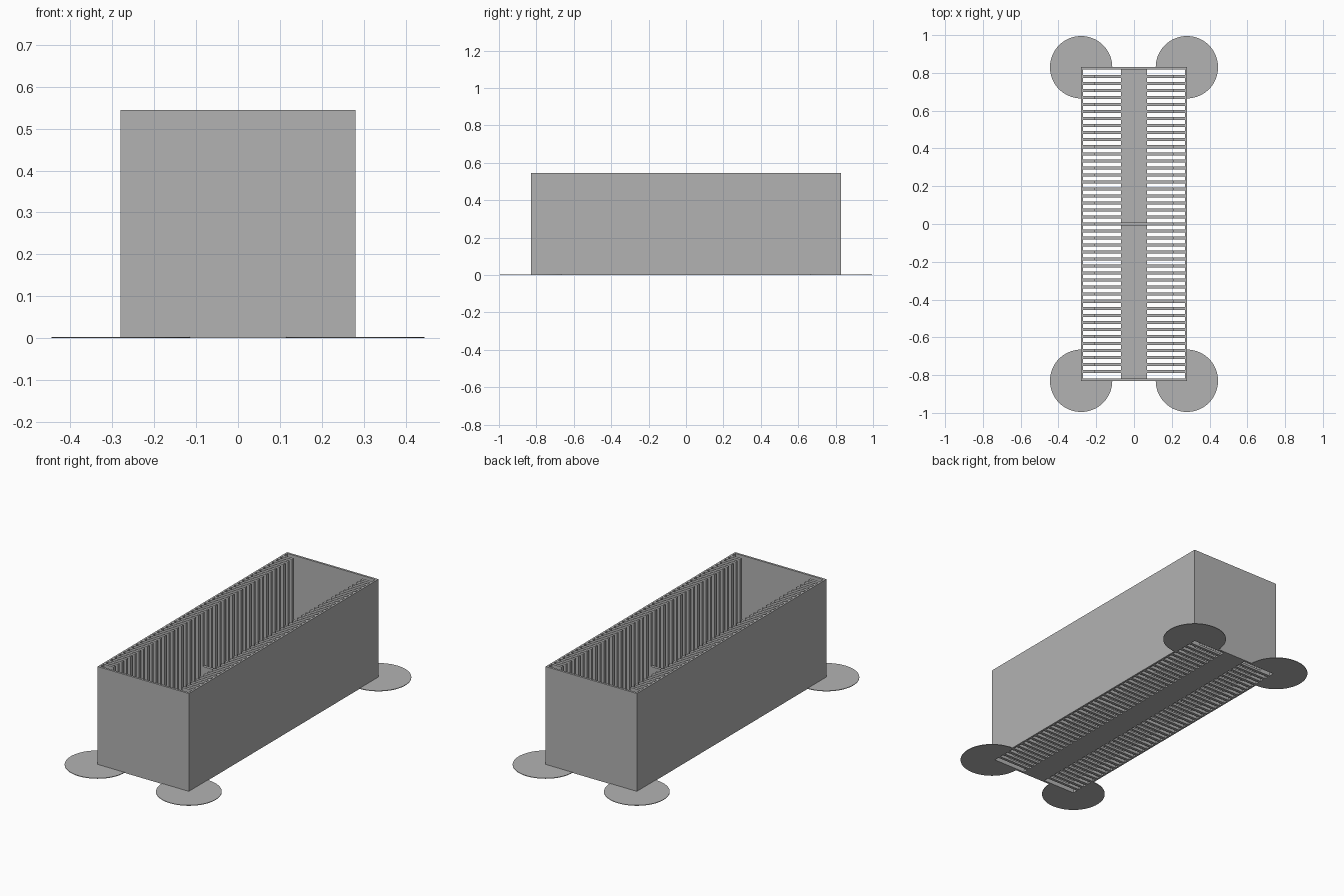
import bpy, bmesh, math

if "Cube" in bpy.data.objects:
    bpy.data.objects.remove(bpy.data.objects["Cube"], do_unlink=True)

grey = bpy.data.materials.new("plain grey")
grey.use_nodes = True
COLOUR = (0.45, 0.45, 0.45, 1)
grey.diffuse_color = COLOUR
grey.node_tree.nodes["Principled BSDF"].inputs["Base Color"].default_value = COLOUR

# Main dimensions
HX, HY, TOP = 0.28, 0.83, 0.545      # half width, half length, height
SIDE, END, FLOOR = 0.01, 0.012, 0.012
RIB_IN, STRIP = 0.21, 0.07           # inner edge of ribs, half width of floor strip
SLATS, SLAT = 43, 0.016
PITCH = 2 * (HY - END) / (SLATS + 1)
DISC_R, DISC_T = 0.165, 0.003


def finish(name, bm):
    bmesh.ops.recalc_face_normals(bm, faces=bm.faces)
    mesh = bpy.data.meshes.new(name)
    bm.to_mesh(mesh)
    bm.free()
    mesh.materials.append(grey)
    obj = bpy.data.objects.new(name, mesh)
    bpy.context.collection.objects.link(obj)
    return obj


def prism(name, points, z0, z1):
    """Extrude a flat outline upwards."""
    bm = bmesh.new()
    face = bm.faces.new([bm.verts.new((x, y, z0)) for x, y in points])
    new = bmesh.ops.extrude_face_region(bm, geom=[face])["geom"]
    bmesh.ops.translate(bm, vec=(0, 0, z1 - z0),
                        verts=[v for v in new if isinstance(v, bmesh.types.BMVert)])
    return finish(name, bm)


def box(name, x0, x1, y0, y1, z0, z1):
    return prism(name, [(x0, y0), (x1, y0), (x1, y1), (x0, y1)], z0, z1)


# Floor strip and low central divider
box("floor_strip", -STRIP, STRIP, -HY + END, HY - END, 0, FLOOR)
box("central_divider", -RIB_IN, RIB_IN, -SLAT / 2, SLAT / 2, FLOOR, 0.25)

# End walls
for side, name in ((-1, "front_wall"), (1, "back_wall")):
    ys = sorted((side * HY, side * (HY - END)))
    box(name, -HX, HX, *ys, 0, TOP)

# Side walls and their L-shaped ribs, which run on as slats across the open floor
for side, name in ((1, "left"), (-1, "right")):
    xs = sorted((side * HX, side * (HX - SIDE)))
    box(name + "_wall", *xs, -HY + END, HY - END, 0, TOP)
    outline = [(STRIP, 0), (HX - SIDE, 0), (HX - SIDE, TOP),
               (RIB_IN, TOP), (RIB_IN, FLOOR), (STRIP, FLOOR)]
    bm = bmesh.new()
    rib = bm.faces.new([bm.verts.new((side * x, -SLAT / 2, z)) for x, z in outline])
    new = bmesh.ops.extrude_face_region(bm, geom=[rib])["geom"]
    bmesh.ops.translate(bm, vec=(0, SLAT, 0),
                        verts=[v for v in new if isinstance(v, bmesh.types.BMVert)])
    ribs = finish(name + "_ribs", bm)
    ribs.location.y = -HY + END + PITCH
    array = ribs.modifiers.new("repeat", "ARRAY")
    array.count = SLATS
    array.use_relative_offset = False
    array.use_constant_offset = True
    array.constant_offset_displace = (0, PITCH, 0)

# Thin corner discs, open where the box stands
for sy, end in ((-1, "front"), (1, "back")):
    for sx, hand in ((1, "left"), (-1, "right")):
        arc = [math.radians(a) for a in range(-90, 181, 5)]
        points = [(sx * HX, sy * HY)] + [
            (sx * (HX + DISC_R * math.cos(a)), sy * (HY + DISC_R * math.sin(a)))
            for a in arc]
        prism(f"{end}_{hand}_corner_disc", points, 0, DISC_T)
